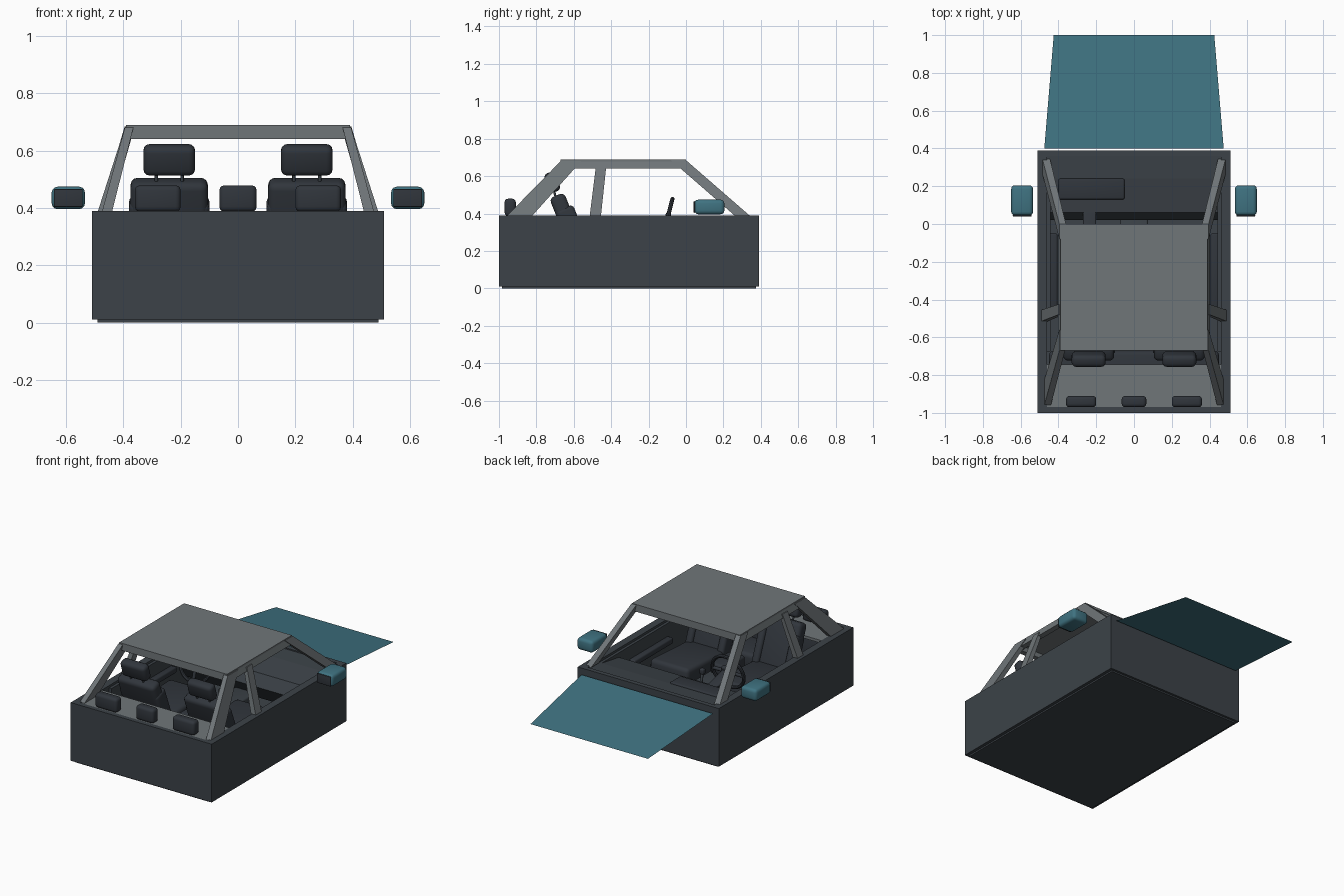
import bpy, bmesh, math
from mathutils import Matrix, Vector

if "Cube" in bpy.data.objects:
    bpy.data.objects.remove(bpy.data.objects["Cube"])


def mat(name, r, g, b):
    m = bpy.data.materials.new(name)
    m.diffuse_color = (r, g, b, 1)
    m.use_nodes = True
    m.node_tree.nodes["Principled BSDF"].inputs["Base Color"].default_value = m.diffuse_color
    return m


TEAL = mat("teal_paint", 0.05, 0.17, 0.22)
DARK = mat("dark_trim", 0.045, 0.055, 0.065)
SEAT = mat("seat_fabric", 0.03, 0.036, 0.045)
TRIM = mat("frame_grey", 0.16, 0.18, 0.19)


def finish(name, bm, material, smooth=False):
    bmesh.ops.recalc_face_normals(bm, faces=bm.faces[:])
    me = bpy.data.meshes.new(name)
    bm.to_mesh(me)
    bm.free()
    ob = bpy.data.objects.new(name, me)
    bpy.context.collection.objects.link(ob)
    if material:
        me.materials.append(material)
    if smooth:
        bpy.context.view_layer.objects.active = ob
        ob.select_set(True)
        bpy.ops.object.shade_smooth_by_angle(angle=math.radians(35))
        ob.select_set(False)
    return ob


def box(name, c, s, material=DARK, bevel=0.0, tilt=0.0):
    """Box from centre and size, optionally rounded and tilted about x."""
    bm = bmesh.new()
    bmesh.ops.create_cube(bm, size=1)
    bmesh.ops.scale(bm, vec=s, verts=bm.verts)
    if bevel:
        bmesh.ops.bevel(bm, geom=bm.edges[:], offset=bevel, segments=3,
                        profile=0.5, affect='EDGES')
    bm.transform(Matrix.Translation(c) @ Matrix.Rotation(tilt, 4, 'X'))
    return finish(name, bm, material, bevel > 0)


def prism(name, ring_a, ring_b, material):
    """Solid joining two matching rings of points."""
    bm = bmesh.new()
    a = [bm.verts.new(p) for p in ring_a]
    b = [bm.verts.new(p) for p in ring_b]
    n = len(a)
    bm.faces.new(a)
    bm.faces.new(b[::-1])
    for i in range(n):
        bm.faces.new((a[i], a[(i + 1) % n], b[(i + 1) % n], b[i]))
    return finish(name, bm, material)


def rect(x0, x1, y0, y1, z):
    return [(x0, y0, z), (x1, y0, z), (x1, y1, z), (x0, y1, z)]


def rod(name, p, q, r, material=DARK):
    p, q = Vector(p), Vector(q)
    bm = bmesh.new()
    bmesh.ops.create_cone(bm, cap_ends=True, segments=12, radius1=r, radius2=r,
                          depth=(q - p).length)
    rot = (q - p).to_track_quat('Z', 'Y').to_matrix().to_4x4()
    bm.transform(Matrix.Translation((p + q) / 2) @ rot)
    return finish(name, bm, material, True)


# open body tub
box("floor_pan", (0, -0.305, 0.012), (0.98, 1.36, 0.024))
box("rear_wall", (0, -0.985, 0.2), (1.02, 0.03, 0.38))
box("front_wall", (0, 0.375, 0.2), (1.02, 0.03, 0.38))
box("parcel_shelf", (0, -0.86, 0.378), (0.94, 0.23, 0.018), TRIM)

# tilted sheet bonnet
bm = bmesh.new()
bm.faces.new([bm.verts.new(p) for p in
              [(-0.475, 0.4, 0.352), (0.475, 0.4, 0.352), (0.425, 1, 0.272), (-0.425, 1, 0.272)]])
finish("bonnet", bm, TEAL)

# roof panel and end rails
box("roof_panel", (0, -0.335, 0.681), (0.78, 0.67, 0.016), TRIM)
box("roof_front_rail", (0, -0.02, 0.662), (0.75, 0.035, 0.044), TRIM)
box("roof_rear_rail", (0, -0.65, 0.662), (0.75, 0.035, 0.044), TRIM)

for s, side in ((-1, "left"), (1, "right")):
    def mx(x0, x1, y0, y1, z):
        return rect(s * x0, s * x1, y0, y1, z)

    # side wall, door card, armrest and sill trim
    box(side + "_side_wall", (s * 0.485, -0.305, 0.2), (0.05, 1.36, 0.38))
    box(side + "_door_card", (s * 0.452, -0.2, 0.225), (0.02, 0.95, 0.3))
    box(side + "_door_armrest", (s * 0.43, -0.25, 0.27), (0.05, 0.4, 0.04), SEAT, 0.01)

    # roof rail and pillars
    prism(side + "_roof_rail", mx(0.365, 0.402, -0.64, -0.01, 0.64),
          mx(0.355, 0.388, -0.67, 0.0, 0.685), TRIM)
    prism(side + "_front_pillar", mx(0.445, 0.485, 0.265, 0.345, 0.385),
          mx(0.36, 0.395, -0.08, 0.0, 0.685), TRIM)
    prism(side + "_middle_pillar", mx(0.455, 0.49, -0.515, -0.455, 0.385),
          mx(0.375, 0.4, -0.48, -0.425, 0.665), TRIM)
    prism(side + "_rear_pillar", mx(0.44, 0.475, -0.96, -0.825, 0.385),
          mx(0.365, 0.395, -0.67, -0.56, 0.68), TRIM)

    # door mirror with dark glass
    box(side + "_mirror", (s * 0.592, 0.125, 0.435), (0.116, 0.16, 0.078), TEAL, 0.02)
    box(side + "_mirror_glass", (s * 0.592, 0.044, 0.435), (0.1, 0.008, 0.062), SEAT, 0.003)

    # front seat
    x = s * 0.24
    box(side + "_seat_cushion", (x, -0.37, 0.2), (0.28, 0.42, 0.11), SEAT, 0.025, 0.06)
    box(side + "_seat_base", (x, -0.37, 0.09), (0.2, 0.34, 0.14), SEAT)
    box(side + "_seat_back", (x, -0.625, 0.33), (0.27, 0.085, 0.36), SEAT, 0.025, 0.38)
    for e in (-1, 1):
        box(side + "_seat_bolster", (x + e * 0.115, -0.6, 0.3), (0.05, 0.1, 0.28),
            SEAT, 0.02, 0.38)
        rod(side + "_headrest_post", (x + e * 0.045, -0.685, 0.45),
            (x + e * 0.045, -0.715, 0.55), 0.006)
    box(side + "_seat_headrest", (x, -0.715, 0.568), (0.18, 0.065, 0.108), SEAT, 0.022, 0.3)

# rear bench with three headrests
box("rear_bench_cushion", (0, -0.8, 0.14), (0.9, 0.26, 0.12), SEAT, 0.025)
box("rear_bench_back", (0, -0.93, 0.27), (0.9, 0.08, 0.2), SEAT, 0.02, 0.15)
for x, w in ((-0.28, 0.16), (0, 0.13), (0.28, 0.16)):
    box("rear_headrest", (x, -0.94, 0.433), (w, 0.06, 0.092), SEAT, 0.018)

# dashboard profile extruded across the cabin
prof = [(0.37, 0.383), (0.24, 0.375), (0.06, 0.345), (0.02, 0.27), (0.1, 0.16), (0.37, 0.12)]
prism("dashboard", [(-0.46, y, z) for y, z in prof], [(0.46, y, z) for y, z in prof], DARK)
box("instrument_hood", (-0.225, 0.185, 0.36), (0.35, 0.11, 0.05), SEAT, 0.01)

# steering wheel: rim by spinning a small circle, then spokes and column
bm = bmesh.new()
R, r, n, k = 0.112, 0.011, 32, 8
rows = []
for i in range(n):
    a = 2 * math.pi * i / n
    rows.append([bm.verts.new(((R + r * math.cos(b)) * math.cos(a),
                               (R + r * math.cos(b)) * math.sin(a), r * math.sin(b)))
                 for b in (2 * math.pi * j / k for j in range(k))])
for i in range(n):
    for j in range(k):
        p, q = rows[i], rows[(i + 1) % n]
        bm.faces.new((p[j], q[j], q[(j + 1) % k], p[(j + 1) % k]))
W = Matrix.Translation((-0.235, -0.1, 0.37)) @ Matrix.Rotation(math.pi / 2 - 0.25, 4, 'X')
bm.transform(W)
finish("steering_wheel_rim", bm, SEAT, True)
hub = W @ Vector((0, 0, 0))
for a in (0, math.pi, 1.5 * math.pi):
    rod("steering_spoke", hub, W @ Vector((R * math.cos(a), R * math.sin(a), 0)), 0.011, SEAT)
box("steering_hub", hub, (0.08, 0.03, 0.07), SEAT, 0.01, -0.25)
box("steering_column", (-0.235, 0.0, 0.335), (0.07, 0.2, 0.05), SEAT, 0.008, -0.25)

# centre console, gear lever and armrest
box("centre_console", (0, -0.22, 0.11), (0.15, 0.62, 0.18), DARK, 0.012)
box("console_armrest", (0, -0.43, 0.23), (0.12, 0.2, 0.07), SEAT, 0.015)
rod("gear_lever", (0, -0.15, 0.19), (0, -0.17, 0.28), 0.009)
box("gear_knob", (0, -0.17, 0.285), (0.03, 0.03, 0.035), SEAT, 0.008)
